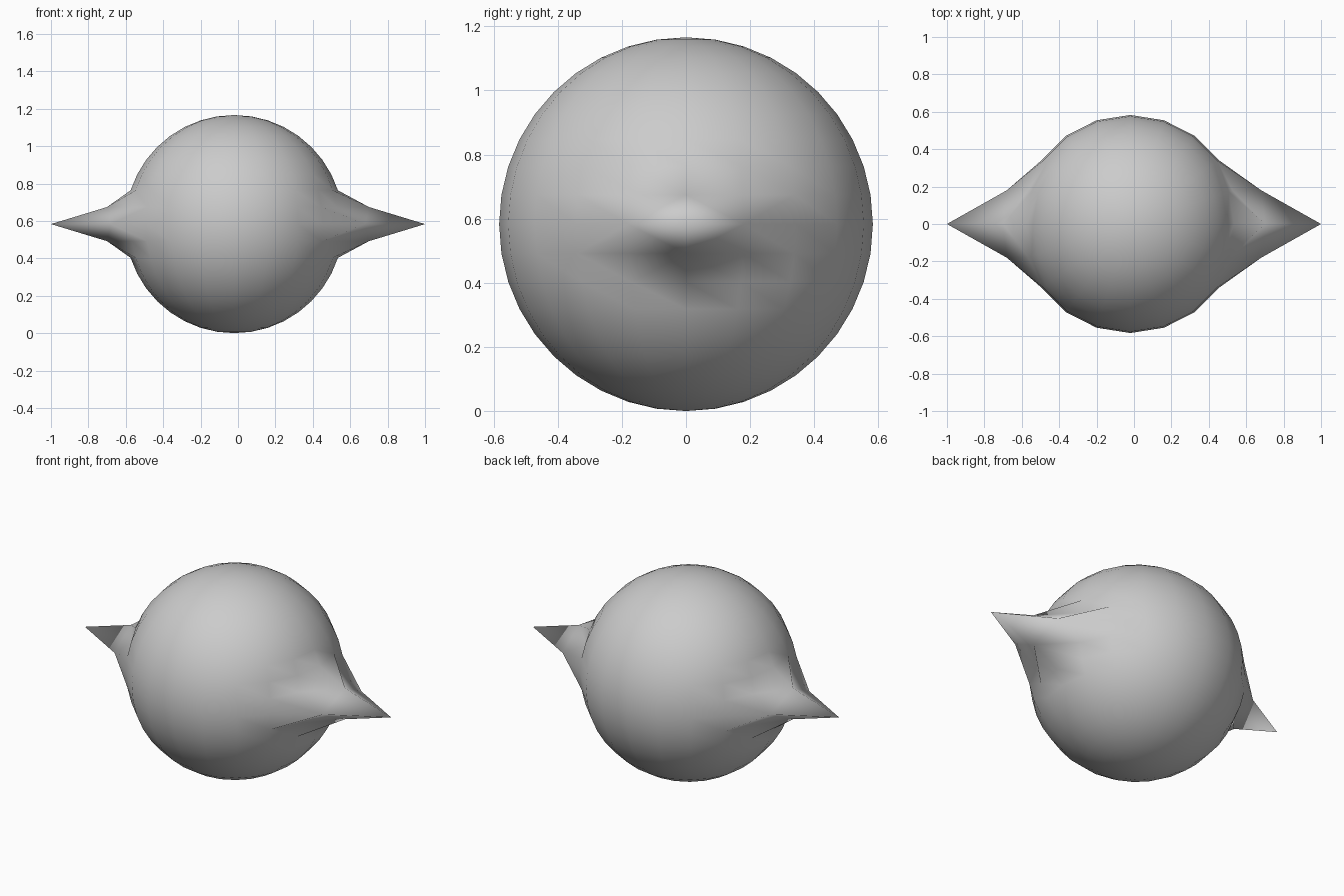
import bpy, bmesh
from math import sin, cos, radians
from mathutils import Vector

if "Cube" in bpy.data.objects:
    bpy.data.objects.remove(bpy.data.objects["Cube"])

R = 0.583          # ball radius
CX = -0.02         # ball centre is slightly off the spike midpoint

bm = bmesh.new()
# Ball: 20 segments, 20 rings
bmesh.ops.create_uvsphere(bm, u_segments=20, v_segments=20, radius=R)
ball_verts = list(bm.verts)


def ball_vert(side, az, el):
    """Ball vertex at az/el degrees away from the +x or -x point."""
    a, e = radians(az), radians(el)
    p = Vector((side * cos(e) * cos(a), cos(e) * sin(a), sin(e))) * R
    return min(ball_verts, key=lambda v: (v.co - p).length)


# Locate spike vertices and the quad diagonals before moving anything
moves, pairs = [], []
for s in (-1, 1):
    moves.append((ball_vert(s, 0, 0), s * 1.0))
    for k in (-1, 1):
        side_v, tall_v = ball_vert(s, 18 * k, 0), ball_vert(s, 0, 9 * k)
        moves += [(side_v, s * 0.68), (tall_v, s * 0.70)]
        for j in (-1, 1):
            pairs.append((side_v, ball_vert(s, 0, 9 * j)))
            pairs.append((side_v, ball_vert(s, 36 * k, 9 * j)))
            pairs.append((tall_v, ball_vert(s, 18 * j, 18 * k)))

for a, b in pairs:
    bmesh.ops.connect_verts(bm, verts=[a, b])

# Stand on the floor, then pull out the two side spikes
bmesh.ops.translate(bm, verts=bm.verts, vec=(CX, 0, R))
for v, x in moves:
    v.co.x = x

for f in bm.faces:
    f.smooth = True
mesh = bpy.data.meshes.new("spiked_ball")
bm.to_mesh(mesh)
bm.free()
obj = bpy.data.objects.new("spiked_ball", mesh)
bpy.context.collection.objects.link(obj)
